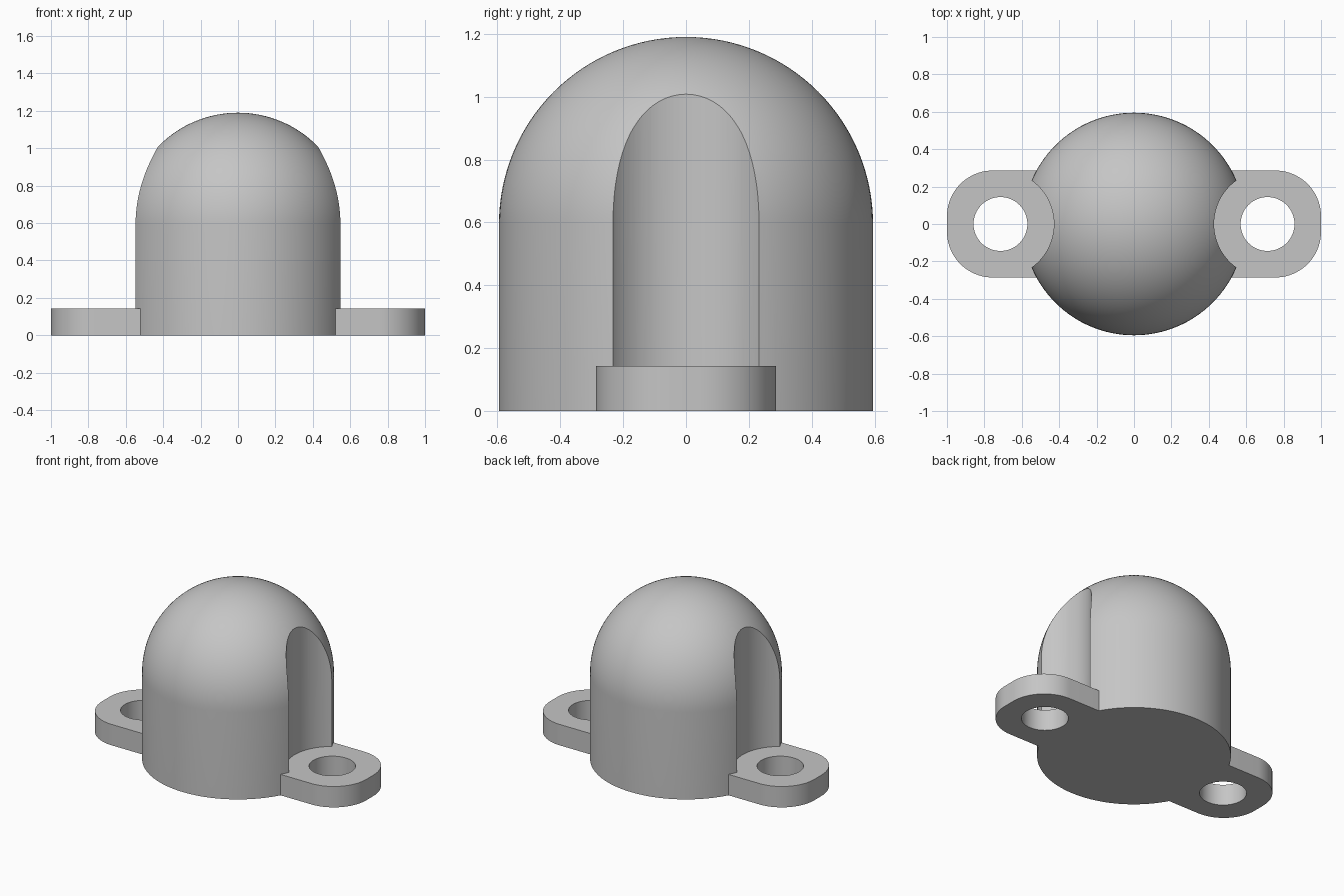
import bpy
import bmesh
from math import sin, cos, pi
from mathutils import Vector

cube = bpy.data.objects.get("Cube")
if cube:
    bpy.data.objects.remove(cube, do_unlink=True)

RADIUS = 0.595       # domed body
TAB_HALF = 0.286     # half width of the tabs
TAB_TOP = 0.143
CORNER = 0.245       # rounding of the tab ends
HOLE_X = 0.714
HOLE_R = 0.144

grey = bpy.data.materials.new("plain grey")
grey.use_nodes = True
colour = (0.56, 0.56, 0.56, 1)
grey.diffuse_color = colour
grey.node_tree.nodes["Principled BSDF"].inputs["Base Color"].default_value = colour


def finish(name, bm):
    bmesh.ops.recalc_face_normals(bm, faces=bm.faces)
    mesh = bpy.data.meshes.new(name)
    bm.to_mesh(mesh)
    bm.free()
    mesh.materials.append(grey)
    obj = bpy.data.objects.new(name, mesh)
    bpy.context.collection.objects.link(obj)
    return obj


def prism(name, outline, bottom, top):
    bm = bmesh.new()
    face = bm.faces.new([bm.verts.new((x, y, bottom)) for x, y in outline])
    new = bmesh.ops.extrude_face_region(bm, geom=[face])["geom"]
    verts = [v for v in new if isinstance(v, bmesh.types.BMVert)]
    bmesh.ops.translate(bm, verts=verts, vec=(0, 0, top - bottom))
    return finish(name, bm)


def arc(cx, cy, r, start, end, steps):
    angles = [start + (end - start) * i / steps for i in range(steps + 1)]
    return [(cx + r * cos(a), cy + r * sin(a)) for a in angles]


def combine(target, tool, operation):
    mod = target.modifiers.new(operation, "BOOLEAN")
    mod.object = tool
    mod.operation = operation
    mod.solver = "EXACT"
    bpy.context.view_layer.objects.active = target
    bpy.ops.object.modifier_apply(modifier=mod.name)
    bpy.data.objects.remove(tool, do_unlink=True)


# Domed body: a revolved profile
bm = bmesh.new()
profile = [(0, 0), (RADIUS, 0)] + arc(0, RADIUS, RADIUS, 0, pi / 2, 32)
verts = [bm.verts.new((x, 0, z)) for x, z in profile]
edges = [bm.edges.new(pair) for pair in zip(verts, verts[1:])]
bmesh.ops.spin(bm, geom=verts + edges, cent=Vector(), axis=(0, 0, 1),
               angle=2 * pi, steps=128)
bmesh.ops.remove_doubles(bm, verts=bm.verts, dist=0.0001)
body = finish("domed_housing", bm)

# Vertical clearance above each screw hole
for side in (-1, 1):
    circle = arc(side * HOLE_X, 0, TAB_HALF, 0, 2 * pi, 96)[:-1]
    combine(body, prism("clearance_cutter", circle, TAB_TOP / 2, 1.5), "DIFFERENCE")

# Base plate forming both rounded tabs
cx, cy = 1 - CORNER, TAB_HALF - CORNER
outline = []
for i, (sx, sy) in enumerate([(1, 1), (-1, 1), (-1, -1), (1, -1)]):
    outline += arc(sx * cx, sy * cy, CORNER, i * pi / 2, (i + 1) * pi / 2, 20)
combine(body, prism("mounting_tabs", outline, 0, TAB_TOP), "UNION")

# Screw holes
for side in (-1, 1):
    circle = arc(side * HOLE_X, 0, HOLE_R, 0, 2 * pi, 64)[:-1]
    combine(body, prism("hole_cutter", circle, -0.1, 0.3), "DIFFERENCE")

# Smooth curved surfaces, keep crisp edges
bpy.ops.object.select_all(action="DESELECT")
body.select_set(True)
bpy.context.view_layer.objects.active = body
bpy.ops.object.shade_smooth_by_angle()
